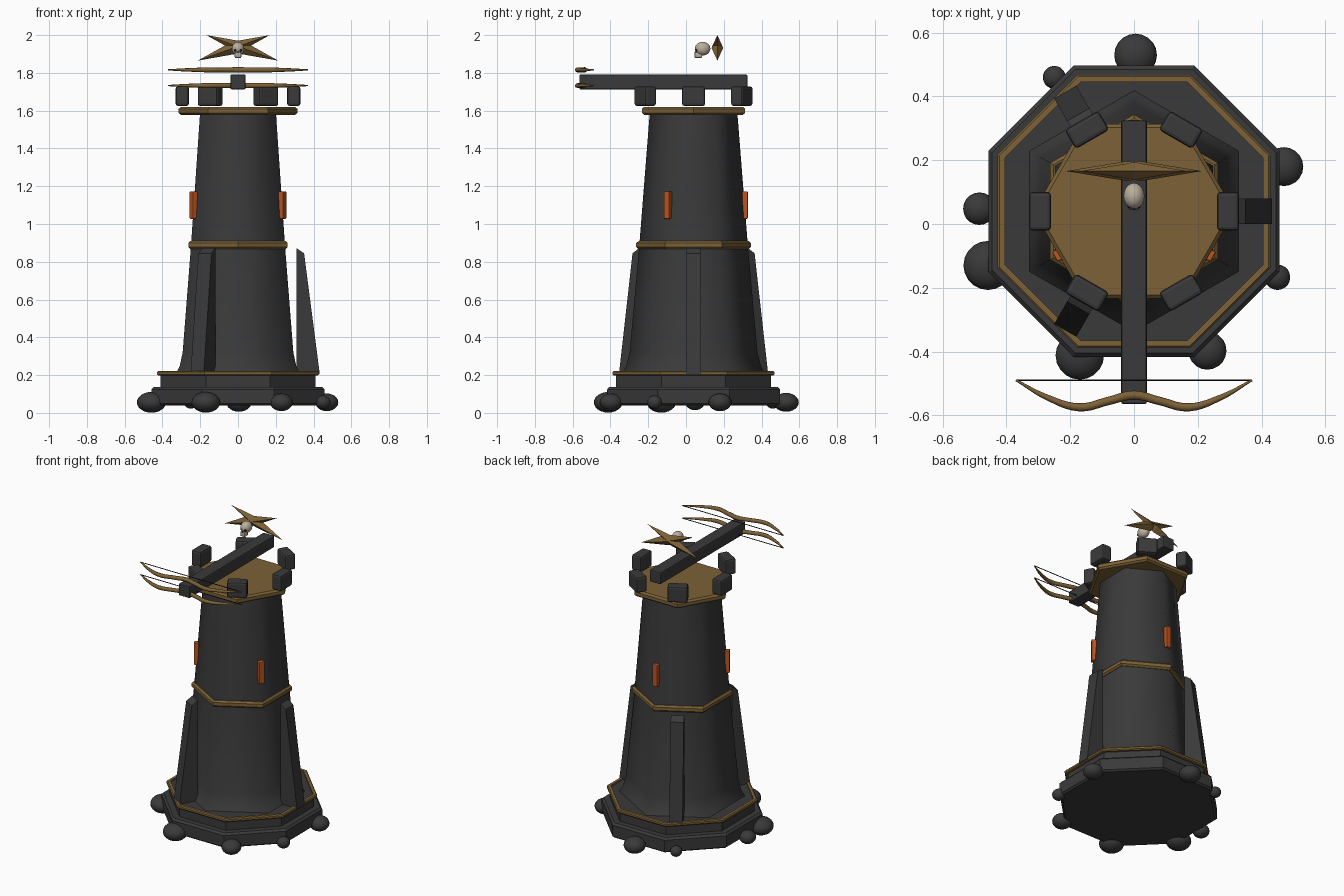
import bpy, bmesh, math
from mathutils import Vector, Matrix

cube = bpy.data.objects.get("Cube")
if cube:
    bpy.data.objects.remove(cube, do_unlink=True)

CY = 0.04                       # tower axis offset along y
AXIS = Vector((0, CY, 0))


def material(name, rgb):
    m = bpy.data.materials.new(name)
    m.use_nodes = True
    m.diffuse_color = (*rgb, 1)
    m.node_tree.nodes["Principled BSDF"].inputs["Base Color"].default_value = (*rgb, 1)
    return m


STONE = material("dark_stone", (0.042, 0.042, 0.043))
GOLD = material("aged_gold", (0.2, 0.12, 0.037))
GLOW = material("ember_orange", (0.5, 0.09, 0.015))
BONE = material("bone", (0.5, 0.43, 0.33))
BLACK = material("black", (0.008, 0.008, 0.008))


def finish(name, bm, mat, smooth=False, bevel=0):
    bmesh.ops.recalc_face_normals(bm, faces=bm.faces)
    for f in bm.faces:
        f.smooth = smooth
    me = bpy.data.meshes.new(name)
    bm.to_mesh(me)
    bm.free()
    me.materials.append(mat)
    ob = bpy.data.objects.new(name, me)
    bpy.context.scene.collection.objects.link(ob)
    if bevel:
        mod = ob.modifiers.new("Bevel", "BEVEL")
        mod.width = bevel
        mod.segments = 2
    return ob


def lathe(name, profile, sides, start, mat, caps=True, loop=False, smooth=False):
    """Turn an (apothem, z) profile into a polygonal tower section."""
    bm = bmesh.new()
    k = 1 / math.cos(math.pi / sides)
    rings = []
    for r, z in profile:
        angles = [start + math.tau * i / sides for i in range(sides)]
        rings.append([bm.verts.new((r * k * math.cos(a), CY + r * k * math.sin(a), z)) for a in angles])
    pairs = list(zip(rings, rings[1:])) + ([(rings[-1], rings[0])] if loop else [])
    for a, b in pairs:
        for i in range(sides):
            j = (i + 1) % sides
            bm.faces.new((a[i], a[j], b[j], b[i]))
    if caps:
        bm.faces.new(rings[0])
        bm.faces.new(rings[-1])
    return finish(name, bm, mat, smooth)


def band(name, inner, outer, low, high, sides, start):
    c = (high - low) * 0.25
    lathe(name, [(inner, low), (outer - c, low), (outer, low + c), (outer, high - c),
                 (outer - c, high), (inner, high)], sides, start, GOLD, caps=False, loop=True)


def box(name, center, size, mat, angle=0, bevel=0):
    bm = bmesh.new()
    bmesh.ops.create_cube(bm, size=1, matrix=Matrix.Translation(center)
                          @ Matrix.Rotation(angle, 4, "Z") @ Matrix.Diagonal((*size, 1)))
    return finish(name, bm, mat, bevel=bevel)


def ball(name, center, radii, mat):
    bm = bmesh.new()
    bmesh.ops.create_uvsphere(bm, u_segments=20, v_segments=12, radius=1,
                              matrix=Matrix.Translation(center) @ Matrix.Diagonal((*radii, 1)))
    return finish(name, bm, mat, smooth=True)


def polar(radius, angle, z):
    return AXIS + Vector((radius * math.cos(angle), radius * math.sin(angle), z))


OCT, HEX = math.pi / 8, math.pi / 6

# Stepped octagonal base
lathe("base_plinth", [(0.445, 0.04), (0.457, 0.05), (0.457, 0.125), (0.445, 0.138)], 8, OCT, STONE)
lathe("base_step", [(0.41, 0.13), (0.41, 0.21)], 8, OCT, STONE)
band("base_trim", 0.405, 0.428, 0.198, 0.221, 8, OCT)

# Tapered hexagonal body with a flared foot
lathe("tower_body", [(0.33, 0.205), (0.308, 0.25), (0.293, 0.32), (0.25, 0.87), (0.2, 1.6)],
      6, HEX, STONE, caps=False, smooth=True)
band("middle_trim", 0.22, 0.263, 0.868, 0.909, 6, HEX)

# Roof platform, its corners turned to the sides
lathe("roof_platform", [(0.262, 1.578), (0.273, 1.588), (0.273, 1.609), (0.262, 1.62)], 6, 0, GOLD)

# Sloping buttresses
for n in range(3):
    a = n * math.tau / 3
    bm = bmesh.new()
    turn = Matrix.Translation(AXIS) @ Matrix.Rotation(a, 4, "Z")
    outline = [(0.31, 0.205), (0.433, 0.205), (0.35, 0.845), (0.31, 0.872)]
    face = bm.faces.new([bm.verts.new((r, -0.04, z)) for r, z in outline])
    grown = bmesh.ops.extrude_face_region(bm, geom=[face])["geom"]
    bmesh.ops.translate(bm, vec=(0, 0.08, 0), verts=[v for v in grown if isinstance(v, bmesh.types.BMVert)])
    bm.transform(turn)
    finish(f"buttress_{n + 1}", bm, STONE)

# Glowing windows on the body corners
for n in range(3):
    a = math.pi / 2 + n * math.tau / 3
    box(f"window_{n + 1}", polar(0.272, a, 1.1), (0.03, 0.035, 0.145), GLOW, a, 0.004)

# Battlement blocks
for n in range(6):
    a = n * math.pi / 3
    box(f"battlement_{n + 1}", polar(0.295, a, 1.677), (0.07, 0.122, 0.104), STONE, a, 0.012)

# Boulders round the foot: x, y, radius
boulders = [(0.005, 0.53, 0.067), (-0.25, 0.46, 0.036), (-0.485, 0.048, 0.051), (-0.458, -0.13, 0.077),
            (-0.17, -0.412, 0.076), (0.23, -0.397, 0.06), (0.45, -0.167, 0.04), (0.47, 0.18, 0.061)]
for n, (x, y, r) in enumerate(boulders):
    ball(f"boulder_{n + 1}", (x, y, 0.056), (r, r, 0.015 + r * 0.52), STONE)

# Weapon beam
box("crossbow_beam", (0, -0.12, 1.752), (0.08, 0.89, 0.078), STONE, bevel=0.006)


def rod(name, points, radius, mat):
    cu = bpy.data.curves.new(name, "CURVE")
    cu.dimensions = "3D"
    cu.bevel_depth = radius
    cu.bevel_resolution = 2
    cu.use_fill_caps = True
    cu.resolution_u = 5
    sp = cu.splines.new("BEZIER")
    sp.bezier_points.add(len(points) - 1)
    for p, (co, thick) in zip(sp.bezier_points, points):
        p.co = co
        p.radius = thick
        p.handle_left_type = p.handle_right_type = "AUTO"
    cu.materials.append(mat)
    ob = bpy.data.objects.new(name, cu)
    bpy.context.scene.collection.objects.link(ob)


# Two recurved bows with strings
limb = [(0.37, -0.49, 0.25), (0.27, -0.545, 0.7), (0.17, -0.575, 1), (0.08, -0.555, 1)]
for label, z in (("lower", 1.733), ("upper", 1.816)):
    half = [((x, y, z), t) for x, y, t in limb]
    mirrored = [((-x, y, z), t) for (x, y, z), t in reversed(half)]
    rod(f"{label}_bow", half + [((0, -0.537, z), 1.1)] + mirrored, 0.013, GOLD)
    rod(f"{label}_bowstring", [((x, -0.49, z), 1) for x in (-0.37, 0.37)], 0.0025, BLACK)

# Crossed blades behind the skull, each a stretched octahedron
for side, label in ((1, "left"), (-1, "right")):
    bm = bmesh.new()
    low, high = Vector((side * 0.213, 0.166, 1.865)), Vector((side * -0.168, 0.166, 2.0))
    mid = (low + high) / 2
    along = (high - low).normalized()
    up = along.cross(Vector((0, 1, 0))) * 0.034
    out = Vector((0, 0.031, 0))
    rim = [bm.verts.new(mid + d) for d in (up, out, -up, -out)]
    for tip in (bm.verts.new(low), bm.verts.new(high)):
        for i in range(4):
            bm.faces.new((tip, rim[i], rim[(i + 1) % 4]))
    finish(f"{label}_blade", bm, GOLD)

# Skull
ball("skull_cranium", (0, 0.088, 1.928), (0.033, 0.041, 0.036), BONE)
box("skull_jaw", (0, 0.065, 1.894), (0.036, 0.042, 0.032), BONE, bevel=0.008)
for side, label in ((1, "left"), (-1, "right")):
    ball(f"{label}_eye_socket", (side * 0.013, 0.056, 1.921), (0.008, 0.007, 0.008), BLACK)
ball("nose_socket", (0, 0.05, 1.907), (0.004, 0.006, 0.006), BLACK)
